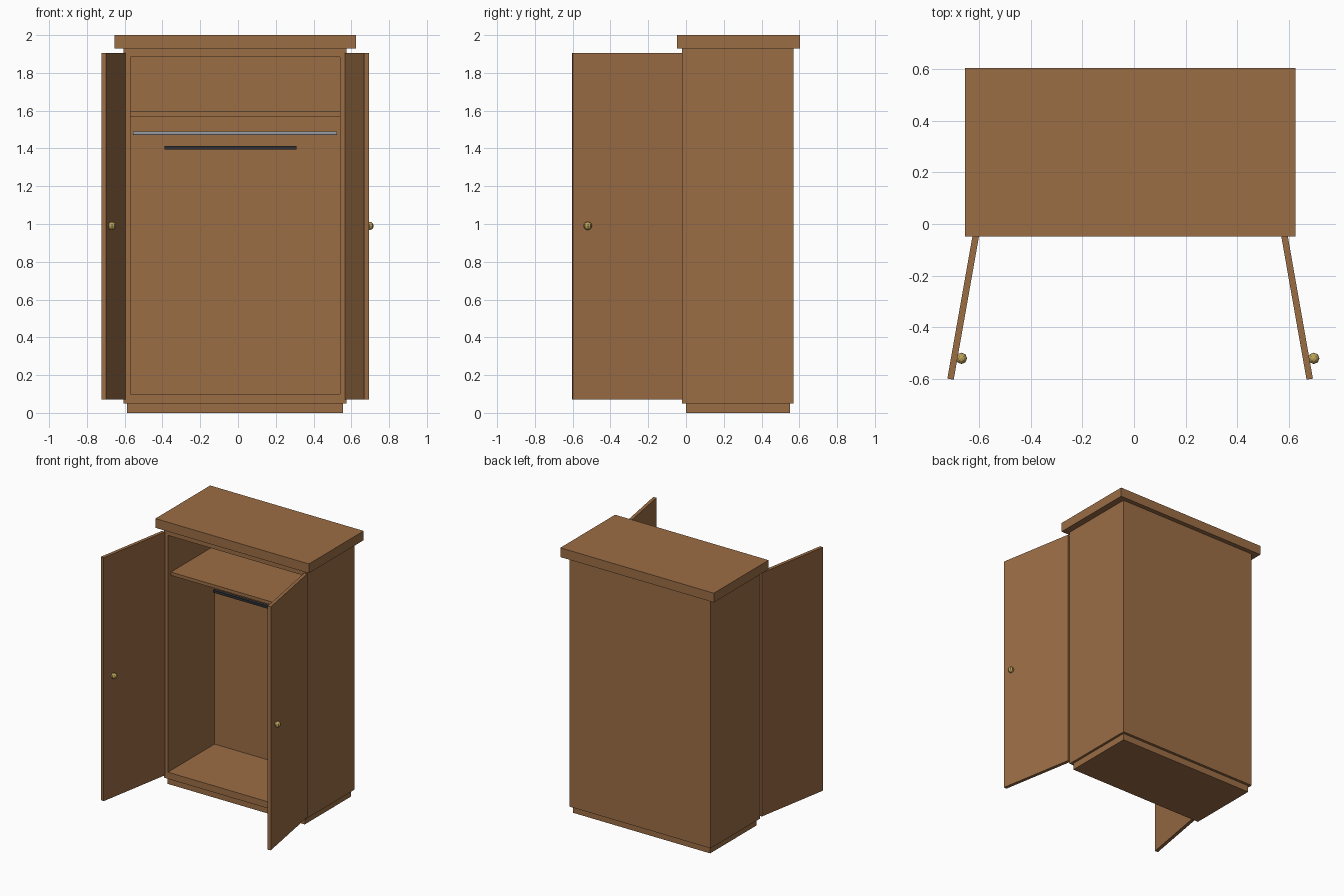
import bpy, math
from mathutils import Matrix, Vector

if "Cube" in bpy.data.objects:
    bpy.data.objects.remove(bpy.data.objects["Cube"])

CX = -0.015  # the cabinet's own centre line


def material(name, rgb):
    m = bpy.data.materials.new(name)
    m.diffuse_color = (*rgb, 1)
    m.use_nodes = True
    m.node_tree.nodes["Principled BSDF"].inputs["Base Color"].default_value = m.diffuse_color
    return m


wood = material("wood", (0.33, 0.155, 0.06))
brass = material("brass", (0.50, 0.36, 0.10))
steel = material("steel", (0.30, 0.32, 0.35))
dark = material("dark_metal", (0.03, 0.03, 0.035))


def finish(name, mat):
    ob = bpy.context.object
    ob.name = name
    ob.data.materials.append(mat)
    return ob


def box(name, x, y, z, mat=wood):
    """Box from (min, max) ranges; x is measured from the centre line."""
    lo, hi = Vector((x[0] + CX, y[0], z[0])), Vector((x[1] + CX, y[1], z[1]))
    bpy.ops.mesh.primitive_cube_add(size=1)
    ob = finish(name, mat)
    ob.data.transform(Matrix.Diagonal((*(hi - lo), 1)))
    ob.location = (lo + hi) / 2
    return ob


# Plinth and crown
box("plinth", (-0.572, 0.572), (0, 0.55), (0, 0.05))
box("crown", (-0.64, 0.64), (-0.048, 0.604), (1.93, 2.0))

# Carcass panels
box("floor_panel", (-0.555, 0.555), (-0.02, 0.535), (0.05, 0.10))
box("ceiling_panel", (-0.555, 0.555), (-0.02, 0.535), (1.885, 1.93))
box("back_panel", (-0.588, 0.588), (0.535, 0.57), (0.05, 1.93))
for side, s in (("left", -1), ("right", 1)):
    xs = sorted((s * 0.555, s * 0.59))
    box(side + "_side_panel", xs, (-0.02, 0.535), (0.05, 1.93))

# Interior fittings
box("shelf", (-0.555, 0.555), (0.015, 0.535), (1.57, 1.595))
box("hanger_bar", (-0.375, 0.325), (0.262, 0.288), (1.394, 1.412), dark)
bpy.ops.mesh.primitive_cylinder_add(vertices=12, radius=0.01, depth=1.08,
                                    location=(CX, 0.275, 1.48),
                                    rotation=(0, math.pi / 2, 0))
finish("clothes_rail", steel)

# Doors swung open 80 degrees, each with a knob on its +x face
for side, s, knob_x in (("left", -1, -0.668), ("right", 1, 0.696)):
    door = box(side + "_door", (-0.0125, 0.0125), (-0.295, 0.295), (0.07, 1.905))
    door.location = (CX + s * 0.644, -0.31, 0.9875)
    door.rotation_euler.z = s * math.radians(10)
    bpy.ops.mesh.primitive_uv_sphere_add(segments=8, ring_count=6, radius=0.022,
                                         location=(knob_x, -0.52, 0.99))
    finish(side + "_knob", brass)
